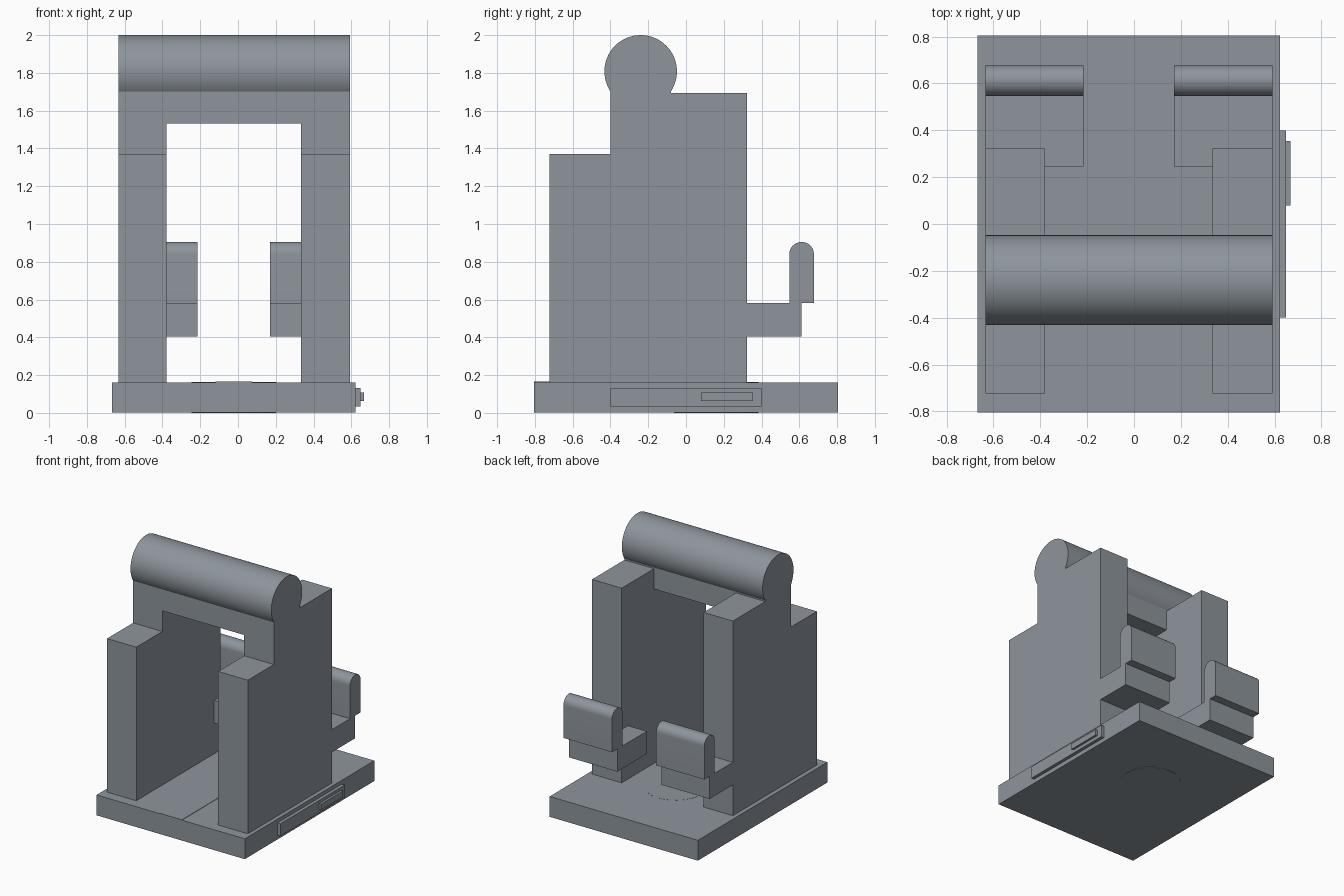
import bpy, bmesh
from math import sin, cos, pi, atan2

if "Cube" in bpy.data.objects:
    bpy.data.objects.remove(bpy.data.objects["Cube"])

# Slate grey used on every part
slate = bpy.data.materials.new("slate")
slate.diffuse_color = (0.27, 0.30, 0.335, 1)
slate.use_nodes = True
slate.node_tree.nodes["Principled BSDF"].inputs["Base Color"].default_value = slate.diffuse_color


def extrude_x(name, profile, x0, x1, smooth=False):
    """Extrude a closed (y, z) profile from x0 to x1."""
    bm = bmesh.new()
    face = bm.faces.new([bm.verts.new((x0, y, z)) for y, z in profile])
    res = bmesh.ops.extrude_face_region(bm, geom=[face])
    moved = [v for v in res["geom"] if isinstance(v, bmesh.types.BMVert)]
    bmesh.ops.translate(bm, verts=moved, vec=(x1 - x0, 0, 0))
    bmesh.ops.recalc_face_normals(bm, faces=bm.faces)
    mesh = bpy.data.meshes.new(name)
    bm.to_mesh(mesh)
    bm.free()
    mesh.materials.append(slate)
    obj = bpy.data.objects.new(name, mesh)
    bpy.context.collection.objects.link(obj)
    if smooth:
        bpy.ops.object.select_all(action="DESELECT")
        bpy.context.view_layer.objects.active = obj
        obj.select_set(True)
        bpy.ops.object.shade_smooth_by_angle(angle=pi / 6)
    return obj


def box(name, x, y, z):
    return extrude_x(name, [(y[0], z[0]), (y[1], z[0]), (y[1], z[1]), (y[0], z[1])], *x)


def arc(cy, cz, r, a0, a1, n):
    return [(cy + r * cos(a0 + (a1 - a0) * i / n), cz + r * sin(a0 + (a1 - a0) * i / n))
            for i in range(n + 1)]


# Base slab with thin walkway strip and a round pivot passing through it
box("base", (-0.667, 0.623), (-0.805, 0.805), (0.002, 0.162))
box("floor_strip", (-0.12, 0.075), (-0.805, 0.10), (0.15, 0.165))
bpy.ops.mesh.primitive_cylinder_add(vertices=48, radius=0.223, depth=0.163,
                                    location=(-0.022, 0.16, 0.0815))
bpy.context.object.name = "base_pivot"
bpy.context.object.data.materials.append(slate)
bpy.ops.object.shade_smooth_by_angle(angle=pi / 6)

# Stepped plates on the right edge of the base
box("side_plate", (0.623, 0.649), (-0.40, 0.40), (0.035, 0.132))
box("side_button", (0.649, 0.667), (0.08, 0.355), (0.062, 0.108))

# Top roll across both walls
RY, RZ, RR = -0.24, 1.808, 0.192
X0, X1, IN0, IN1 = -0.633, 0.592, -0.379, 0.334
extrude_x("top_roll", arc(RY, RZ, RR, 0, 2 * pi, 64)[:-1], X0, X1, smooth=True)

# Cradle under the roll, shared by walls and cross beam
half = 0.16
drop = (RR ** 2 - half ** 2) ** 0.5
cradle = arc(RY, RZ, RR, atan2(-drop, half), atan2(-drop, -half), 20)

# Stepped side walls
wall = ([(-0.723, 0.162), (0.322, 0.162), (0.322, 1.693), (RY + half, 1.693)]
        + cradle + [(-0.40, 1.37), (-0.723, 1.37)])
extrude_x("left_wall", wall, X0, IN0)
extrude_x("right_wall", wall, IN1, X1)

# Cross beam joining the walls
extrude_x("cross_beam", [(RY - half, 1.533), (RY + half, 1.533)] + cradle, IN0, IN1)

# Rear hooks: a flat arm and an upright with a rounded top
tip = [(0.547, 0.582), (0.677, 0.582)] + arc(0.612, 0.84, 0.065, 0, pi, 20)
for side, inner, outer, wall_in in (("left", -0.215, X0, IN0), ("right", 0.17, X1, IN1)):
    lo, hi = sorted((inner, outer))
    box(side + "_hook_arm", (lo, hi), (0.322, 0.611), (0.404, 0.582))
    box(side + "_hook_root", tuple(sorted((inner, wall_in))), (0.245, 0.322), (0.404, 0.582))
    extrude_x(side + "_hook_upright", tip, lo, hi, smooth=True)
